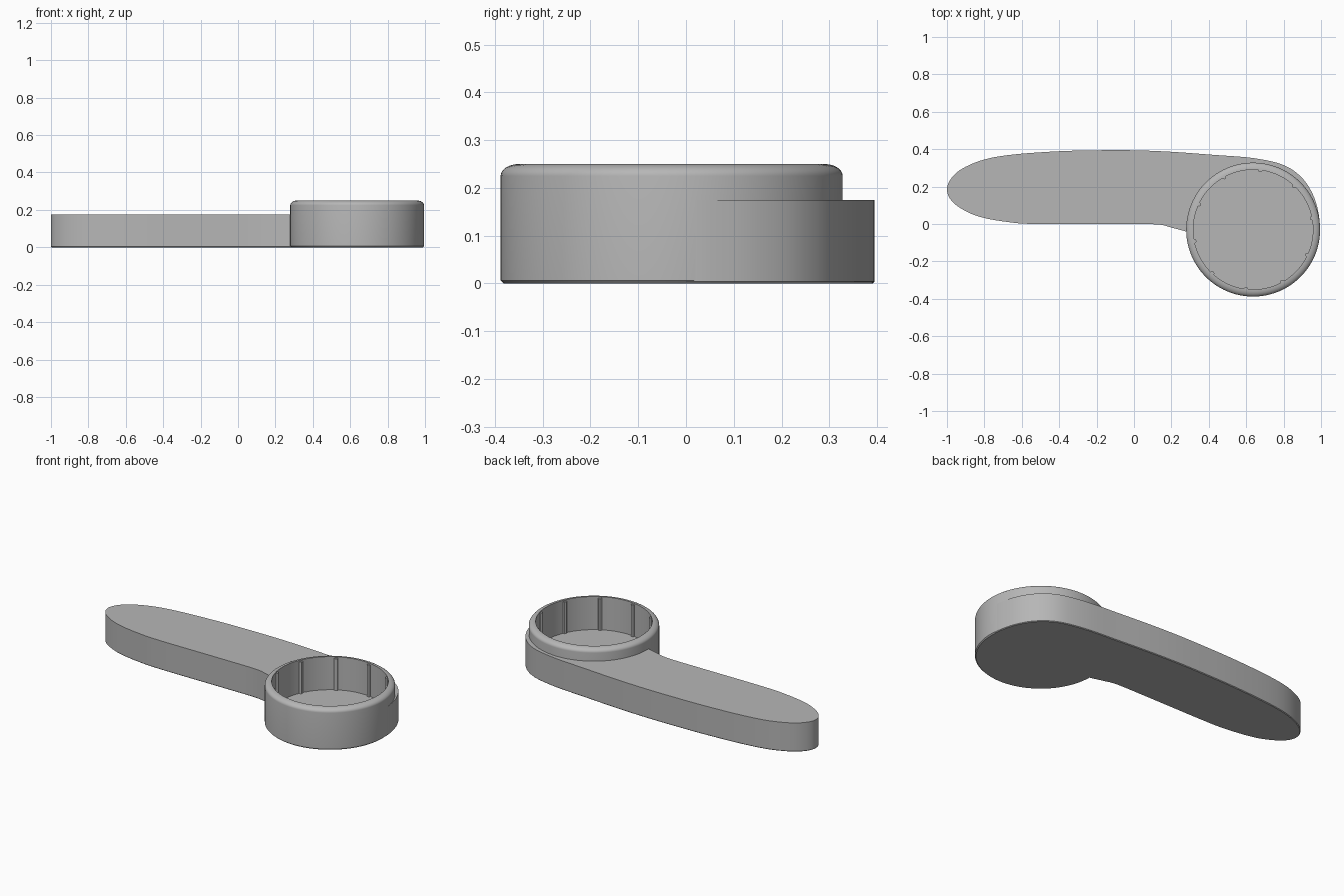
import bpy, bmesh, math
from mathutils import Vector

old = bpy.data.objects.get("Cube")
if old:
    bpy.data.objects.remove(old, do_unlink=True)

CX, CY, R_OUT, R_IN = 0.637, -0.03, 0.358, 0.32
FLOOR, RIM, HANDLE_TOP = 0.05, 0.25, 0.175

grey = bpy.data.materials.new("plain_grey")
grey.use_nodes = True
colour = (0.47, 0.47, 0.47, 1)
grey.diffuse_color = colour
grey.node_tree.nodes["Principled BSDF"].inputs["Base Color"].default_value = colour


def finish(bm, name):
    bmesh.ops.recalc_face_normals(bm, faces=bm.faces)
    mesh = bpy.data.meshes.new(name)
    bm.to_mesh(mesh)
    bm.free()
    mesh.materials.append(grey)
    obj = bpy.data.objects.new(name, mesh)
    bpy.context.collection.objects.link(obj)
    bpy.ops.object.select_all(action='DESELECT')
    obj.select_set(True)
    bpy.context.view_layer.objects.active = obj
    bpy.ops.object.shade_smooth_by_angle(angle=math.radians(30))
    return obj


def smooth_path(pts, steps=5):
    """Catmull-Rom curve through the points."""
    p = [Vector(q) for q in pts]
    p = [2 * p[0] - p[1]] + p + [2 * p[-1] - p[-2]]
    out = []
    for a, b, c, d in zip(p, p[1:], p[2:], p[3:]):
        for i in range(steps):
            t = i / steps
            out.append(0.5 * (2 * b + (c - a) * t + (2 * a - 5 * b + 4 * c - d) * t**2
                              + (3 * b - a - 3 * c + d) * t**3))
    return out + [p[-2]]


# Open cup: lathed profile with rounded rim and thin bottom chamfer
profile = [(0, 0), (R_OUT - 0.006, 0), (R_OUT, 0.006)]
for i in range(9):
    a = math.pi / 2 * i / 8
    profile.append((R_IN + (R_OUT - R_IN) * math.cos(a), 0.225 + (RIM - 0.225) * math.sin(a)))
profile += [(R_IN, FLOOR), (0, FLOOR)]
bm = bmesh.new()
verts = [bm.verts.new((CX + r, CY, z)) for r, z in profile]
edges = [bm.edges.new(pair) for pair in zip(verts, verts[1:])]
bmesh.ops.spin(bm, geom=verts + edges, cent=(CX, CY, 0), axis=(0, 0, 1),
               angle=2 * math.pi, steps=96)
bmesh.ops.remove_doubles(bm, verts=bm.verts, dist=0.0001)
finish(bm, "cup")

# Handle: curved outline, closed by an arc buried in the cup wall
lower = [(0.285, -0.042), (0.2, -0.019), (0.12, -0.002), (-0.1, 0), (-0.52, 0),
         (-0.67, 0.01), (-0.82, 0.037), (-0.92, 0.08), (-0.98, 0.13), (-1, 0.185)]
upper = [(-0.98, 0.24), (-0.92, 0.295), (-0.8, 0.345), (-0.64, 0.372), (-0.4, 0.389),
         (-0.2, 0.394), (0, 0.394), (0.2, 0.386), (0.42, 0.37), (0.64, 0.352),
         (0.8, 0.315), (0.9, 0.245), (0.96, 0.15), (0.988, 0.05), (0.993, CY)]
outline = smooth_path(lower + upper)
for i in range(49):
    a = math.pi * i / 48
    outline.append(Vector((CX + 0.345 * math.cos(a), CY + 0.345 * math.sin(a))))
bm = bmesh.new()
base = bm.faces.new([bm.verts.new((p.x, p.y, 0)) for p in outline])
new = bmesh.ops.extrude_face_region(bm, geom=[base], use_keep_orig=True)["geom"]
bmesh.ops.translate(bm, verts=[v for v in new if isinstance(v, bmesh.types.BMVert)],
                    vec=(0, 0, HANDLE_TOP))
bm.normal_update()
rim_edges = [e for e in bm.edges if all(v.co.z < 0.001 for v in e.verts)]
bmesh.ops.bevel(bm, geom=rim_edges, offset=0.004, segments=1, affect='EDGES')
finish(bm, "handle")

# Ten slim grip ribs on the inner wall
bm = bmesh.new()
for k in range(10):
    a = math.radians(11 + 36 * k)
    rib = bmesh.ops.create_cone(bm, cap_ends=True, segments=12, radius1=0.011,
                                radius2=0.011, depth=0.2)["verts"]
    bmesh.ops.translate(bm, verts=rib, vec=(CX + R_IN * math.cos(a),
                                            CY + R_IN * math.sin(a), 0.142))
finish(bm, "grip_ribs")
